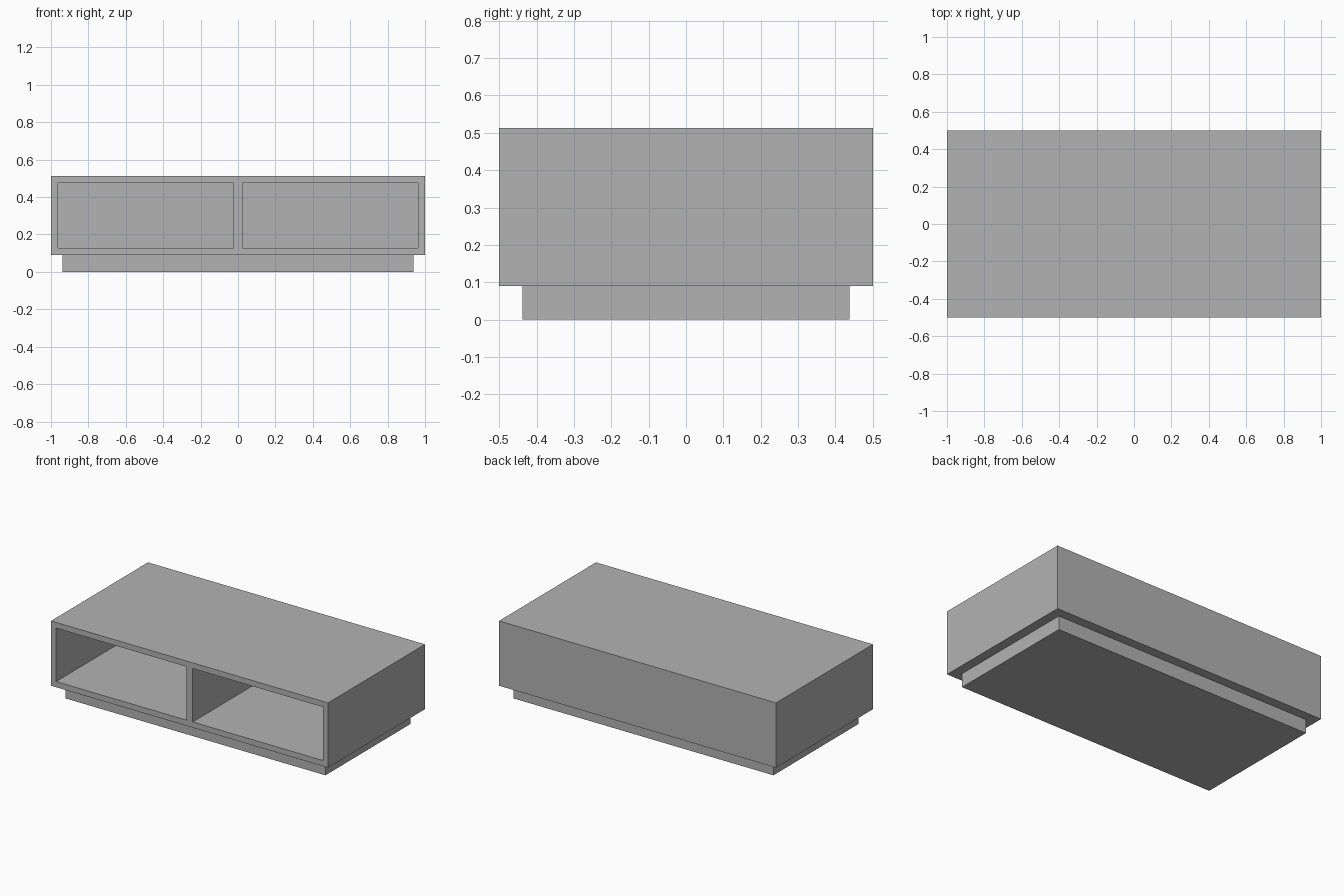
import bpy

default = bpy.data.objects.get("Cube")
if default:
    bpy.data.objects.remove(default, do_unlink=True)

# Single flat grey
grey = bpy.data.materials.new("grey")
grey.use_nodes = True
colour = (0.45, 0.45, 0.45, 1)
grey.diffuse_color = colour
grey.node_tree.nodes["Principled BSDF"].inputs["Base Color"].default_value = colour

WALL = 0.037
DIVIDER = 0.046
BASE_TOP, TOP = 0.09, 0.513


def box(name, low, high):
    """Axis-aligned box between two opposite corners."""
    bpy.ops.mesh.primitive_cube_add(size=1, location=[(a + b) / 2 for a, b in zip(low, high)])
    obj = bpy.context.object
    obj.name = obj.data.name = name
    obj.scale = [b - a for a, b in zip(low, high)]
    bpy.ops.object.transform_apply(location=False, rotation=False, scale=True)
    obj.data.materials.append(grey)
    return obj


# Recessed plinth
box("plinth", (-0.938, -0.438, 0), (0.938, 0.438, BASE_TOP))

# Cabinet body
cabinet = box("cabinet", (-1, -0.5, BASE_TOP), (1, 0.5, TOP))

# Two open compartments, cut from the front and closed at the back
for side in (-1, 1):
    inner, outer = sorted((side * DIVIDER / 2, side * (1 - WALL)))
    cutter = box("compartment_cutter",
                 (inner, -0.6, BASE_TOP + WALL), (outer, 0.5 - WALL, TOP - WALL))
    cutter.hide_render = True
    cut = cabinet.modifiers.new("compartment", "BOOLEAN")
    cut.operation = "DIFFERENCE"
    cut.solver = "EXACT"
    cut.object = cutter
    bpy.context.view_layer.objects.active = cabinet
    bpy.ops.object.modifier_apply(modifier=cut.name)
    bpy.data.objects.remove(cutter, do_unlink=True)
